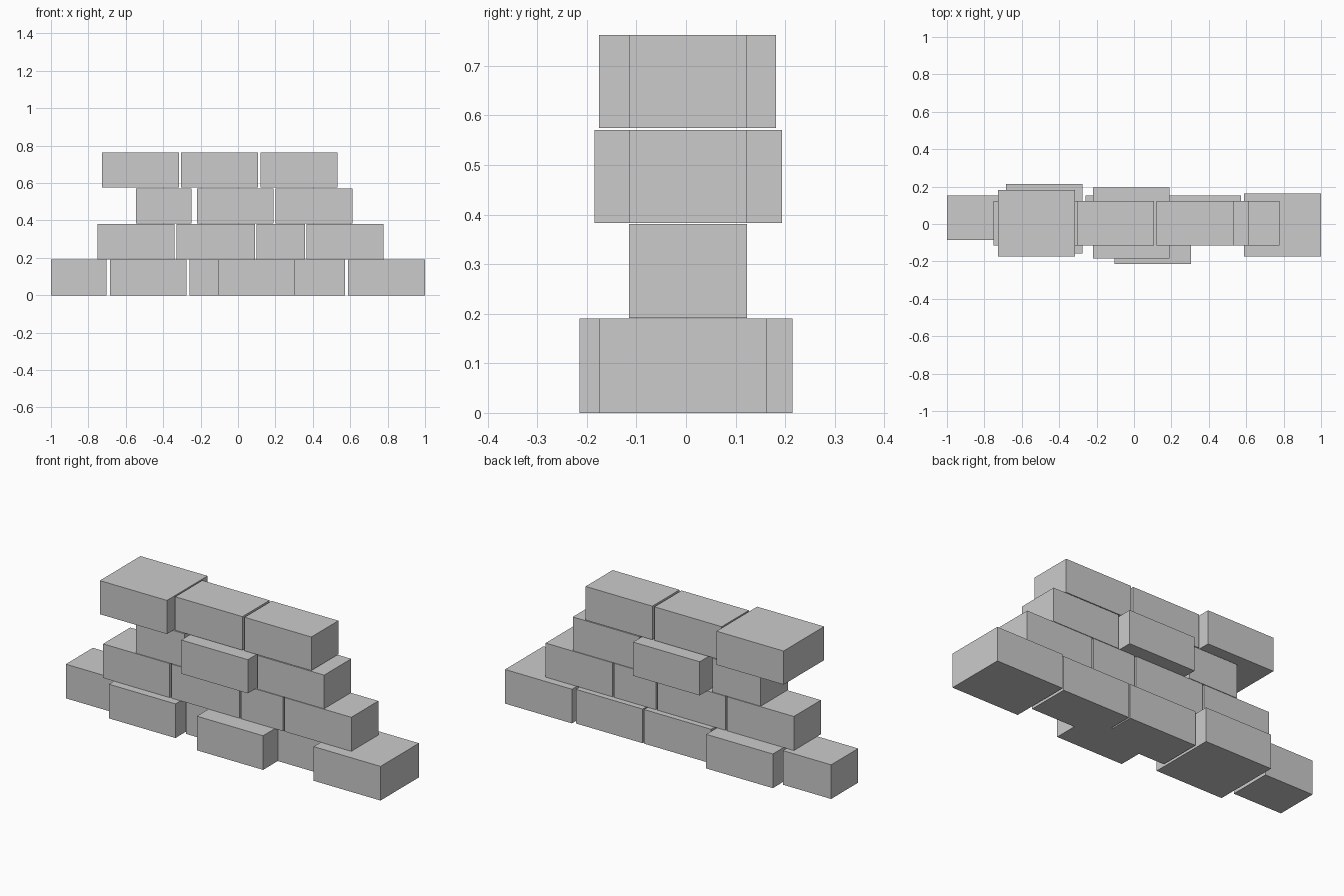
import bpy


def brick(name, x0, x1, y0, y1, z0, z1):
    bpy.ops.mesh.primitive_cube_add(
        size=1, location=((x0 + x1) / 2, (y0 + y1) / 2, (z0 + z1) / 2))
    ob = bpy.context.object
    ob.name = name
    ob.scale = (x1 - x0, y1 - y0, z1 - z0)
    bpy.ops.object.transform_apply(location=False, rotation=False, scale=True)


# Each course: bottom, top, usual depth range, then bricks as
# (x start, x end) or (x start, x end, y front, y back) for the deeper ones
courses = [
    (0.0, 0.19, (-0.086, 0.152), [
        (-1.0, -0.703), (-0.685, -0.275, -0.157, 0.215),
        (-0.26, 0.152), (0.16, 0.572), (0.588, 1.0, -0.175, 0.163),
        (-0.103, 0.305, -0.215, 0.022)]),
    (0.1915, 0.381, (-0.115, 0.123), [
        (-0.75, -0.34), (-0.329, 0.09), (0.1, 0.358), (0.367, 0.778)]),
    (0.3835, 0.571, (-0.115, 0.123), [
        (-0.546, -0.249), (-0.22, 0.19, -0.185, 0.194), (0.2, 0.611)]),
    (0.575, 0.762, (-0.115, 0.123), [
        (-0.728, -0.315, -0.175, 0.182), (-0.306, 0.108), (0.121, 0.532)]),
]

# Stack the broken wall
for row, (z0, z1, depth, bricks) in enumerate(courses, 1):
    for i, b in enumerate(bricks, 1):
        y0, y1 = b[2:] or depth
        brick(f"brick_row{row}_{i}", b[0], b[1], y0, y1, z0, z1)
